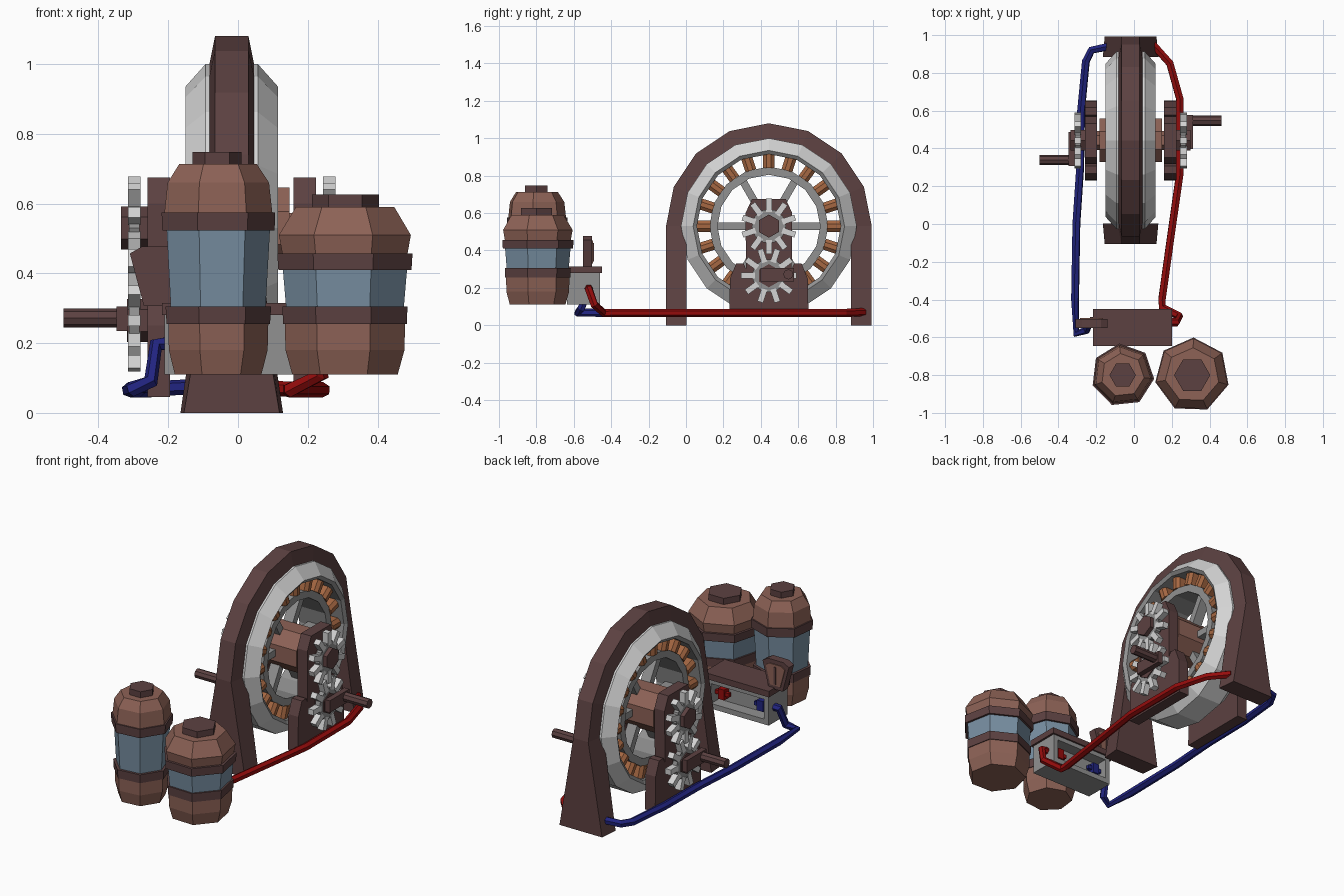
import bpy, bmesh, math
from mathutils import Vector, Matrix

if "Cube" in bpy.data.objects:
    bpy.data.objects.remove(bpy.data.objects["Cube"])

def mat(name, *srgb):
    m = bpy.data.materials.new(name)
    m.diffuse_color = [((c / 255 + 0.055) / 1.055) ** 2.4 for c in srgb] + [1]
    m.use_nodes = True
    m.node_tree.nodes["Principled BSDF"].inputs["Base Color"].default_value = m.diffuse_color
    return m

DARK = mat("dark_brown", 92, 65, 65)
BROWN = mat("warm_brown", 141, 98, 86)
GLASS = mat("dusty_blue", 120, 143, 162)
GREY = mat("mid_grey", 145, 145, 145)
LIGHT = mat("light_grey", 212, 212, 212)
COPPER = mat("copper", 165, 103, 66)
BLUE = mat("navy_blue", 33, 36, 128)
RED = mat("deep_red", 150, 12, 12)

CX, CY, CZ = -0.018, 0.443, 0.53      # wheel centre

def finish(name, bm, *mats):
    bmesh.ops.recalc_face_normals(bm, faces=bm.faces)
    me = bpy.data.meshes.new(name)
    bm.to_mesh(me)
    bm.free()
    for m in mats:
        me.materials.append(m)
    ob = bpy.data.objects.new(name, me)
    bpy.context.collection.objects.link(ob)
    return ob

def loft(bm, rings, closed=False):
    """Skin equal-length rings of points; cap the ends unless closed."""
    vs = [[bm.verts.new(p) for p in r] for r in rings]
    n = len(vs[0])
    for i in range(len(vs) if closed else len(vs) - 1):
        a, b = vs[i], vs[(i + 1) % len(vs)]
        for j in range(n):
            bm.faces.new((a[j], a[(j + 1) % n], b[(j + 1) % n], b[j]))
    if not closed:
        bm.faces.new(vs[0])
        bm.faces.new(vs[-1])

def add_box(bm, x0, x1, y0, y1, z0, z1, rot=Matrix()):
    loft(bm, [[rot @ Vector(p) for p in
               ((x0, y0, z), (x1, y0, z), (x1, y1, z), (x0, y1, z))] for z in (z0, z1)])

def box(name, m, *dims):
    bm = bmesh.new()
    add_box(bm, *dims)
    return finish(name, bm, m)

def disc_x(name, m, x0, x1, r, n, y=CY, z=CZ, phase=0):
    """Prism along x."""
    bm = bmesh.new()
    loft(bm, [[(x, y + r * math.cos(phase + math.tau * i / n), z + r * math.sin(phase + math.tau * i / n))
               for i in range(n)] for x in (x0, x1)])
    return finish(name, bm, m)

def ring_x(name, section, n, *mats):
    """Revolve an (r, x) section about the wheel axis."""
    bm = bmesh.new()
    loft(bm, [[(CX + x, CY + r * math.cos(math.tau * i / n), CZ + r * math.sin(math.tau * i / n))
               for r, x in section] for i in range(n)], closed=True)
    return finish(name, bm, *mats)

def about_axis(a, y=CY, z=CZ):
    return Matrix.Translation((CX, y, z)) @ Matrix.Rotation(a, 4, 'X')

# Arched frame with flared legs
bm = bmesh.new()
stations = [(-1, 0, .147, .137)] + [(i, None, .07, .048) for i in range(17)] + [(17, 0, .147, .137)]
rings = []
for i, foot, hi, ho in stations:
    a = math.pi * min(max(i, 0), 16) / 8 / 2 if foot is None else (0 if i < 0 else math.pi)
    c, s = math.cos(a), math.sin(a)
    ring = []
    for r, x in ((.44, -hi), (.44, hi), (.55, ho), (.55, -ho)):
        ring.append((CX + x, CY + r * c, 0 if foot is not None else CZ + r * s))
    rings.append(ring)
rings = [rings[0]] + rings[1:-1:2] + [rings[-1]]     # 16-gon facets
loft(bm, rings)
finish("arch_frame", bm, DARK)

# Wheel casing: light shell, grey inner lip
casing = ring_x("ring_casing", [(.385, -.12), (.405, -.133), (.47, -.075),
                                (.47, .075), (.405, .133), (.385, .12)], 16, LIGHT, GREY)
for p in casing.data.polygons:
    if math.hypot(p.center.y - CY, p.center.z - CZ) < .393:
        p.material_index = 1

# Rotor: inner ring, spokes and hub
ring_x("rotor_ring", [(.275, -.09), (.318, -.09), (.318, .09), (.275, .09)], 16, GREY)
bm = bmesh.new()
for k in range(6):
    add_box(bm, -.03, .03, .08, .285, -.02, .02, about_axis(k * math.pi / 3))
finish("spokes", bm, GREY)
disc_x("hub", BROWN, CX - .165, CX + .165, .125, 8, phase=math.pi / 8)
disc_x("axle", BROWN, CX - .27, CX + .27, .05, 6)

# Copper coils between the rings
bm = bmesh.new()
for k in range(20):
    rot = about_axis(math.tau * k / 20)
    loft(bm, [[rot @ Vector((x, r, z)) for x, z in
               ((-.1, -.012), (-.085, -.03), (.085, -.03), (.1, -.012),
                (.1, .012), (.085, .03), (-.085, .03), (-.1, .012))] for r in (.312, .392)])
finish("coils", bm, COPPER)

# Supports, gears and cranks on both sides
LOW = .265
half = [(.212, .045), (.208, .25), (.175, .33), (.135, .33), (.122, .30), (.125, .60), (.09, .675)]
outline = half + [(-y, z) for y, z in reversed(half)]
for side, s in (("left", -1), ("right", 1)):
    X = lambda d: CX + s * d
    bm = bmesh.new()
    loft(bm, [[(X(d), CY + y, z) for y, z in outline] for d in (.177, .242)])
    finish(side + "_support", bm, DARK)
    for tag, z, turn in (("upper", CZ, 0), ("lower", LOW, math.pi / 10)):
        disc_x(f"{side}_{tag}_gear_disc", GREY, X(.265), X(.294), .092, 10, z=z)
        bm = bmesh.new()
        for k in range(10):
            add_box(bm, s * .28 - .018, s * .28 + .018, .075, .148, -.016, .016,
                    about_axis(math.pi / 2 + turn + math.tau * k / 10, z=z))
        finish(f"{side}_{tag}_gear_teeth", bm, LIGHT)
        disc_x(f"{side}_{tag}_gear_hub", DARK, X(.235), X(.318 if tag == "upper" else .3),
               .062, 6, z=z, phase=math.pi / 6)
    a, b = sorted((X(.298), X(.33)))
    yc = CY + s * .045
    box(side + "_crank_arm", DARK, a, b, yc - .09, yc + .09, .235, .305)
    disc_x(side + "_crank_handle", DARK, X(.32), X(.482), .027, 8, y=CY + s * .104, z=.272)

# Storage tanks: stacked seven-sided sections
def tank(name, x, y, phase, stack, cap):
    def solid(part, m, prof, n=7, ph=phase):
        bm = bmesh.new()
        loft(bm, [[(x + r * math.cos(ph + math.tau * i / n), y + r * math.sin(ph + math.tau * i / n), z)
                   for i in range(n)] for r, z in prof])
        finish(name + "_" + part, bm, m)
    for part, m, prof in stack:
        solid(part, m, prof)
    solid("cap", DARK, cap, 6, 0)

tank("tall_tank", -.06, -.80, math.radians(96), [
    ("lower_dome", BROWN, [(.128, .11), (.146, .18), (.148, .26)]),
    ("lower_band", DARK, [(.153, .255), (.156, .305)]),
    ("glass", GLASS, [(.14, .30), (.153, .53)]),
    ("upper_band", DARK, [(.166, .523), (.168, .575)]),
    ("upper_dome", BROWN, [(.16, .57), (.15, .66), (.115, .713)])],
    [(.07, .70), (.07, .748)])
tank("wide_tank", .308, -.80, math.radians(88), [
    ("lower_dome", BROWN, [(.155, .11), (.175, .18), (.177, .26)]),
    ("lower_band", DARK, [(.182, .255), (.184, .305)]),
    ("glass", GLASS, [(.173, .30), (.183, .415)]),
    ("upper_band", DARK, [(.196, .41), (.199, .457)]),
    ("upper_dome", BROWN, [(.183, .45), (.194, .51), (.145, .59)])],
    [(.096, .58), (.096, .626)])

# Battery box: tray frame open to the back, with lid and terminals
box("box_body", GREY, -.21, .19, -.635, -.53, .11, .285)
for n, d in (("bottom", (-.21, .19, -.53, -.46, .11, .14)), ("top", (-.21, .19, -.53, -.46, .255, .285)),
             ("left", (-.21, -.18, -.53, -.46, .14, .255)), ("right", (.16, .19, -.53, -.46, .14, .255))):
    box("box_rim_" + n, GREY, *d)
box("box_lid", DARK, -.218, .202, -.645, -.45, .28, .315)
for n, m, x in (("red", RED, .115), ("blue", BLUE, -.135)):
    box(n + "_terminal", m, x - .02, x + .02, -.535, -.485, .165, .225)
    box(n + "_plug", m, x - .045, x + .045, -.515, -.495, .185, .207)

# Fan-shaped gauge on the lid, with raised rim and needle
def fan(name, m, k, y0, y1):
    bm = bmesh.new()
    pts = ((-.045, -.085), (.045, -.085), (.085, .065), (.05, .085), (-.05, .085), (-.085, .065))
    loft(bm, [[(-.225 + k * x, y, .392 + k * z) for x, z in pts] for y in (y0, y1)])
    finish(name, bm, m)
fan("gauge_body", DARK, 1, -.55, -.503)
fan("gauge_face", BROWN, .72, -.51, -.498)
box("gauge_needle", DARK, -.232, -.218, -.5, -.493, .34, .44)

# Cables
def cable(name, m, pts, r=.022):
    cu = bpy.data.curves.new(name, 'CURVE')
    cu.dimensions = '3D'
    cu.bevel_depth, cu.bevel_resolution, cu.use_fill_caps = r, 1, True
    sp = cu.splines.new('POLY')
    sp.points.add(len(pts) - 1)
    for p, co in zip(sp.points, pts):
        p.co = (*co, 1)
    cu.materials.append(m)
    ob = bpy.data.objects.new(name, cu)
    bpy.context.collection.objects.link(ob)
    bpy.context.view_layer.objects.active = ob
    ob.select_set(True)
    bpy.ops.object.convert(target='MESH')
    for p in ob.data.polygons:
        p.use_smooth = False
    ob.select_set(False)

cable("blue_cable", BLUE, [(-.19, -.51, .20), (-.235, -.52, .195), (-.25, -.56, .09), (-.305, -.58, .068),
                           (-.312, -.40, .066), (-.305, 0, .066), (-.285, .3, .066), (-.28, .6, .066),
                           (-.255, .86, .066), (-.225, .92, .07), (-.13, .94, .075)])
cable("red_cable", RED, [(.17, -.52, .20), (.225, -.52, .195), (.24, -.49, .11), (.15, -.44, .066),
                         (.148, -.40, .066), (.19, -.1, .066), (.243, .27, .066), (.243, .66, .066),
                         (.19, .85, .066), (.10, .95, .07)])
